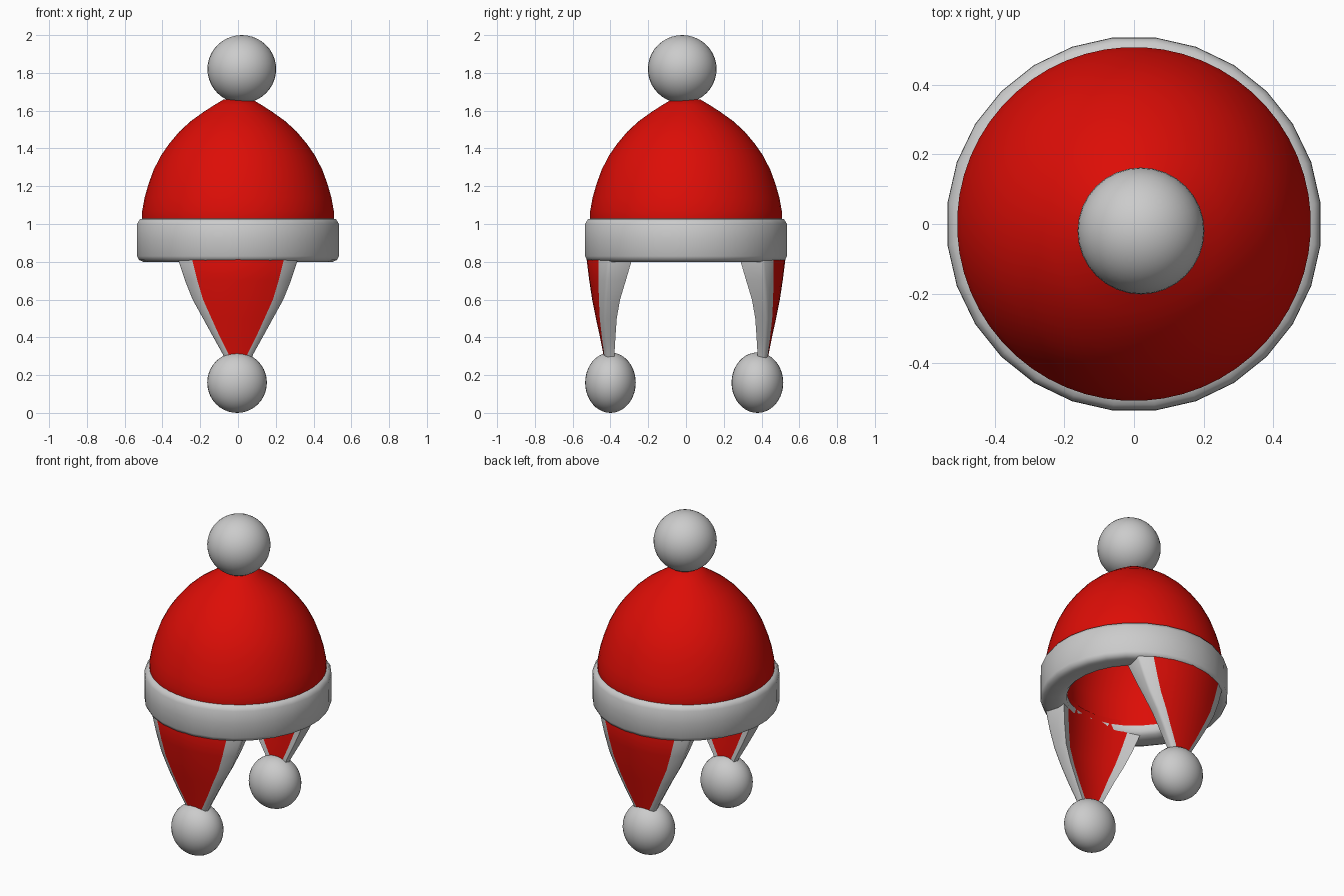
import bpy, bmesh, math

if "Cube" in bpy.data.objects:
    bpy.data.objects.remove(bpy.data.objects["Cube"])

red = bpy.data.materials.new("red_knit")
red.diffuse_color = (0.72, 0.004, 0.002, 1)
red.use_nodes = True
red.node_tree.nodes["Principled BSDF"].inputs["Base Color"].default_value = red.diffuse_color


def finish(name, bm, mat=None, angle=50):
    bmesh.ops.remove_doubles(bm, verts=bm.verts, dist=1e-5)
    bmesh.ops.recalc_face_normals(bm, faces=bm.faces)
    me = bpy.data.meshes.new(name)
    bm.to_mesh(me)
    bm.free()
    ob = bpy.data.objects.new(name, me)
    bpy.context.collection.objects.link(ob)
    if mat:
        me.materials.append(mat)
    bpy.ops.object.select_all(action='DESELECT')
    ob.select_set(True)
    bpy.context.view_layer.objects.active = ob
    bpy.ops.object.shade_smooth_by_angle(angle=math.radians(angle))
    return ob


def loft(name, rings, mat=None, caps=True, closed=False):
    """Bridge successive rings of points."""
    bm = bmesh.new()
    rows = [[bm.verts.new(p) for p in r] for r in rings]
    n = len(rows[0])
    pairs = list(zip(rows, rows[1:]))
    if closed:
        pairs.append((rows[-1], rows[0]))
    for a, b in pairs:
        for i in range(n):
            j = (i + 1) % n
            bm.faces.new((a[i], a[j], b[j], b[i]))
    if caps:
        bm.faces.new(rows[0])
        bm.faces.new(rows[-1])
    return finish(name, bm, mat)


def lathe(name, profile, mat=None, caps=True, closed=False, n=28):
    rings = [[(r * math.cos(2 * math.pi * (i + .5) / n),
               r * math.sin(2 * math.pi * (i + .5) / n), z) for i in range(n)]
             for r, z in profile]
    return loft(name, rings, mat, caps, closed)


def pompom(name, loc, size):
    bm = bmesh.new()
    bmesh.ops.create_uvsphere(bm, u_segments=32, v_segments=20, radius=1)
    for v in bm.verts:
        v.co = [c * s + l for c, s, l in zip(v.co, size, loc)]
    finish(name, bm)


# Hat dome: lining from the crown down, then the outer shell back up
lathe("dome", [(.03, 1.56), (.12, 1.52), (.22, 1.44), (.30, 1.33), (.36, 1.18),
               (.39, 1.03), (.388, .85), (.48, .86), (.508, 1.02), (.508, 1.07),
               (.495, 1.14), (.475, 1.21), (.448, 1.285), (.41, 1.36),
               (.365, 1.425), (.31, 1.49), (.25, 1.545), (.18, 1.595),
               (.125, 1.63), (.075, 1.66)], red, n=56)

# Fur band
lathe("brim_band", [(.50, 1.03), (.522, 1.026), (.538, 1.0), (.539, .92),
                    (.538, .83), (.528, .81), (.505, .80), (.44, .80),
                    (.405, .81), (.387, .83), (.385, .865), (.46, .90),
                    (.48, 1.0)], caps=False, closed=True)

# Ear flaps: z, red half width, trim half width, outer depth, inner depth
rows = [(.25, .035, .06, .425, .383), (.31, .05, .08, .437, .385),
        (.40, .095, .13, .455, .39), (.50, .14, .185, .477, .40),
        (.60, .185, .24, .497, .405), (.70, .215, .28, .512, .395),
        (.82, .245, .32, .527, .383), (.90, .25, .32, .50, .383)]


def out_y(x, d):
    return d - 1.05 * x * x


def in_y(x, d):
    return d - 1.2 * x * x


for label, s in (("front", -1), ("back", 1)):
    panel = []
    for z, r, t, o, i in rows:
        xs = [r * k / 4 for k in range(-4, 5)]
        panel.append([(x, s * out_y(x, o), z) for x in xs]
                     + [(x * .9, s * in_y(x * .9, i), z) for x in reversed(xs)])
    loft(label + "_flap", panel, red)
    for side, m in (("left", -1), ("right", 1)):
        trim = []
        for z, r, t, o, i in rows:
            e = t * .9  # inner corner of the fur edge
            trim.append([(m * r, s * out_y(r, o), z),
                         (m * (t - .006), s * (out_y(t, o) - .004), z),
                         (m * t, s * (out_y(t, o) - .02), z),
                         (m * e, s * in_y(e, i), z),
                         (m * r * .9, s * in_y(r * .9, i), z)])
        loft(label + "_flap_trim_" + side, trim)

# Pompoms
pompom("top_pompom", (.02, -.02, 1.82), (.182, .182, .18))
pompom("front_pompom", (-.005, -.40, .16), (.158, .134, .16))
pompom("back_pompom", (-.005, .378, .16), (.158, .137, .16))
